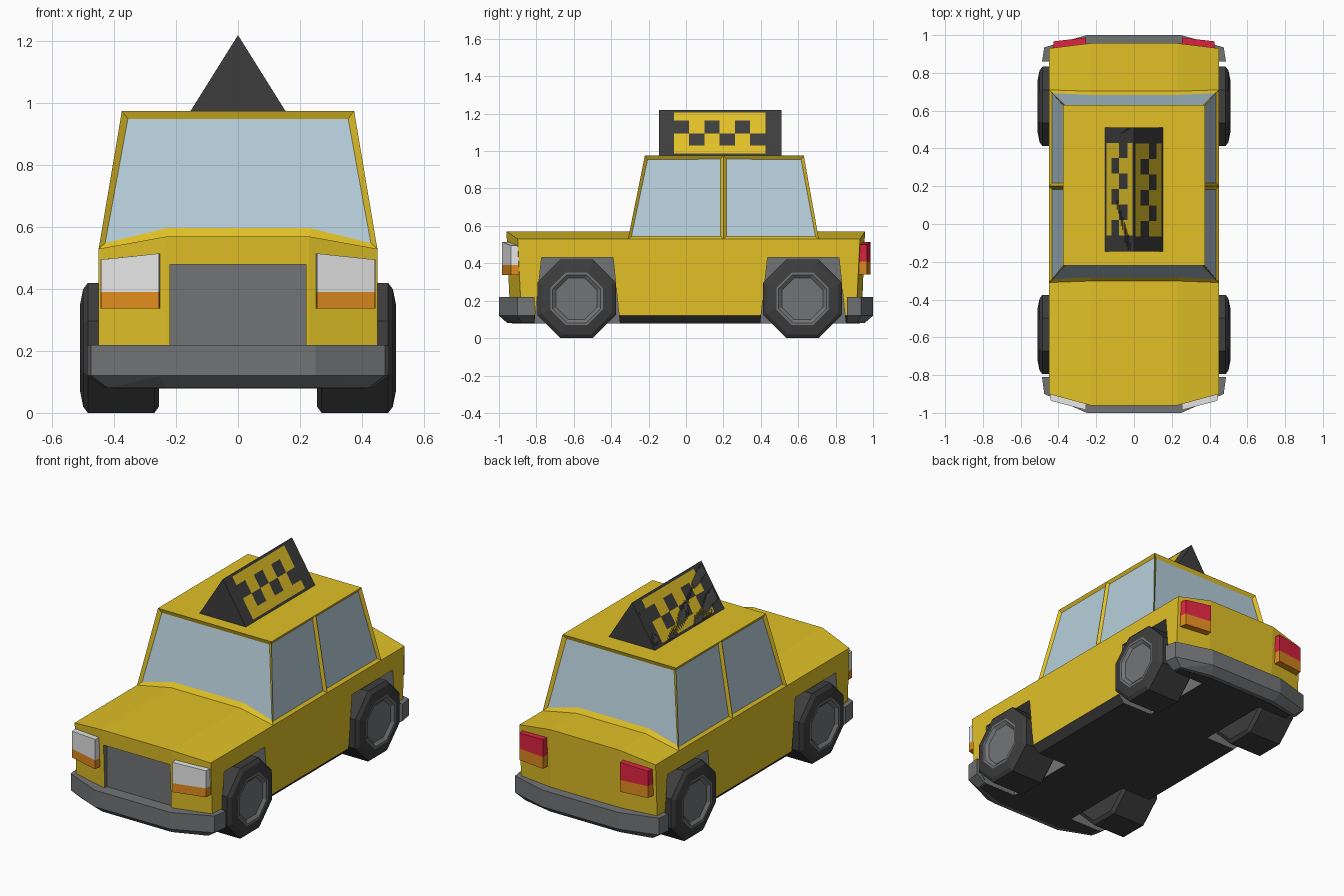
import bpy, bmesh, math
from mathutils import Vector

if "Cube" in bpy.data.objects:
    bpy.data.objects.remove(bpy.data.objects["Cube"])


def material(name, r, g, b):
    m = bpy.data.materials.new(name)
    m.diffuse_color = (r, g, b, 1)
    m.use_nodes = True
    m.node_tree.nodes["Principled BSDF"].inputs["Base Color"].default_value = m.diffuse_color
    return m


YELLOW = material("taxi yellow", 0.75, 0.53, 0.02)
GRAY = material("metal gray", 0.17, 0.175, 0.18)
DARK = material("dark rubber", 0.047, 0.047, 0.047)
GLASS = material("window glass", 0.47, 0.62, 0.71)
WHITE = material("headlight white", 0.79, 0.79, 0.79)
ORANGE = material("indicator orange", 0.75, 0.26, 0.013)
RED = material("tail light red", 0.75, 0.017, 0.053)


def finish(name, bm, mats):
    me = bpy.data.meshes.new(name)
    bm.to_mesh(me)
    bm.free()
    for m in mats:
        me.materials.append(m)
    ob = bpy.data.objects.new(name, me)
    bpy.context.collection.objects.link(ob)
    return ob


def add_hull(bm, pts):
    vs = [bm.verts.new(p) for p in pts]
    bmesh.ops.convex_hull(bm, input=vs)


def hull(name, groups, mats, index=0):
    """One object made of the convex hulls of several point groups."""
    bm = bmesh.new()
    for pts in groups:
        add_hull(bm, pts)
    bmesh.ops.dissolve_limit(bm, angle_limit=0.03, verts=bm.verts, edges=bm.edges)
    bmesh.ops.recalc_face_normals(bm, faces=bm.faces)
    for f in bm.faces:
        f.material_index = index
    return finish(name, bm, mats)


def both(pts):
    return [(s * x, y, z) for x, y, z in pts for s in (1, -1)]


# Lower body with raised hood and boot, and the dark floor under it
body = hull("body", [both([
    (0.23, -0.94, 0.12), (0.45, -0.88, 0.12), (0.45, 0.91, 0.12), (0.23, 0.94, 0.12),
    (0.45, -0.90, 0.53), (0.45, 0.93, 0.53), (0.23, -0.96, 0.57), (0.23, 0.957, 0.57)])],
    [YELLOW, GRAY])
floor = hull("floor", [both([
    (0.23, -0.94, 0.12), (0.45, -0.88, 0.12), (0.45, 0.91, 0.12), (0.23, 0.94, 0.12),
    (0.22, -0.93, 0.078), (0.41, -0.87, 0.078), (0.41, 0.90, 0.078), (0.22, 0.93, 0.078)])],
    [DARK, GRAY])

# Cut the wheel arches and the grille recess, lined in gray
AXLES = (-0.585, 0.623)
cuts = []
for y in AXLES:
    for s in (1, -1):
        cuts.append([(s * x, y + dy, z) for x in (0.21, 0.6)
                     for dy, z in ((-0.235, 0.0), (0.24, 0.0), (0.195, 0.43), (-0.187, 0.43))])
cuts.append(both([(0.22, y, z) for y in (-1.05, -0.925) for z in (0.2, 0.48)]))
cutter = hull("arch_cutter", cuts, [YELLOW, GRAY], 1)
cutter.hide_render = True
for ob in (body, floor):
    mod = ob.modifiers.new("arches", 'BOOLEAN')
    mod.operation, mod.solver, mod.object = 'DIFFERENCE', 'EXACT', cutter
deps = bpy.context.evaluated_depsgraph_get()
for ob in (body, floor):
    cut_mesh = bpy.data.meshes.new_from_object(ob.evaluated_get(deps))
    ob.modifiers.clear()
    ob.data = cut_mesh
bpy.data.objects.remove(cutter)

# Cabin panels, each inset to leave a frame around recessed glass
bm = bmesh.new()


def panel(pts):
    f = bm.faces.new([bm.verts.new(p) for p in pts])
    f.normal_update()
    if f.normal.dot(f.calc_center_median() - Vector((0, 0.2, 0.7))) < 0:
        f.normal_flip()
    return f


ends, sides = [], []
for low, mid, top in ((-0.31, -0.302, -0.22), (0.71, 0.703, 0.63)):
    ends.append(panel([(-0.45, low, 0.53), (-0.23, mid, 0.57), (0.23, mid, 0.57),
                       (0.45, low, 0.53), (0.375, top, 0.975), (-0.375, top, 0.975)]))
    for s in (1, -1):
        sides.append(panel([(s * 0.45, low, 0.53), (s * 0.45, 0.2, 0.53),
                            (s * 0.375, 0.2, 0.975), (s * 0.375, top, 0.975)]))
panel([(-0.375, -0.22, 0.975), (0.375, -0.22, 0.975), (0.375, 0.2, 0.975),
       (0.375, 0.63, 0.975), (-0.375, 0.63, 0.975), (-0.375, 0.2, 0.975)])
bmesh.ops.remove_doubles(bm, verts=bm.verts, dist=0.0005)
for faces, width in ((ends, 0.03), (sides, 0.023)):
    bmesh.ops.inset_individual(bm, faces=faces, thickness=width, depth=-0.014)
    for f in faces:
        f.material_index = 1
finish("cabin", bm, [YELLOW, GLASS])

# Wrap-around bumpers with a tapered lower edge
for name, s, corner, end in (("front_bumper", -1, 0.90, 0.81), ("rear_bumper", 1, 0.935, 0.86)):
    pts = [(x, s * y, z) for z in (0.12, 0.22)
           for x, y in ((0.25, 1.0), (0.475, corner), (0.487, end))]
    pts += [(0.23, s * 0.955, 0.08), (0.42, s * (corner - 0.02), 0.08), (0.43, s * end, 0.08)]
    hull(name, [both(pts)], [GRAY])


# Lights on the angled corners: plan outline between two heights
def lamp(name, plan, z0, z_in, z_out, mat):
    groups = []
    for s in (1, -1):
        groups.append([(s * x, y, z) for x, y in plan
                       for z in (z0, z_in if x < 0.35 else z_out)])
    hull(name, groups, [mat])


front_plan = ((0.25, -0.92), (0.445, -0.87), (0.255, -0.985), (0.443, -0.935))
rear_plan = ((0.25, 0.92), (0.435, 0.90), (0.255, 0.987), (0.425, 0.967))
lamp("headlights", front_plan, 0.39, 0.515, 0.495, WHITE)
lamp("front_indicators", front_plan, 0.337, 0.39, 0.39, ORANGE)
lamp("tail_lights", rear_plan, 0.41, 0.515, 0.50, RED)
lamp("rear_indicators", rear_plan, 0.34, 0.41, 0.41, ORANGE)

# Eight-sided wheels: rings of (x, flat radius) with a gray dished hub
RINGS = ((0.255, 0.19), (0.27, 0.21), (0.485, 0.21), (0.50, 0.19),
         (0.51, 0.14), (0.51, 0.128), (0.495, 0.11))
for label, y in zip(("front", "rear"), AXLES):
    for side, s in (("right", 1), ("left", -1)):
        bm = bmesh.new()
        loops = []
        for x, r in RINGS:
            big = r / math.cos(math.pi / 8)
            angles = [math.pi / 8 + k * math.pi / 4 for k in range(8)]
            loops.append([bm.verts.new((s * x, y + big * math.cos(a), 0.21 + big * math.sin(a)))
                          for a in angles])
        for i in range(len(loops) - 1):
            for k in range(8):
                n = (k + 1) % 8
                f = bm.faces.new((loops[i][k], loops[i][n], loops[i + 1][n], loops[i + 1][k]))
                f.material_index = 1 if i >= 4 else 0
        bm.faces.new(loops[0])
        bm.faces.new(loops[-1]).material_index = 1
        bmesh.ops.recalc_face_normals(bm, faces=bm.faces)
        finish(f"{label}_{side}_wheel", bm, [DARK, GRAY])

# Roof sign: triangular prism whose slopes are cut into a checker pattern
cell = 0.49 / 6
ys = [-0.145] + [-0.065 + cell * k for k in range(7)] + [0.51]
zs = [0.972, 0.987, 1.03, 1.095, 1.163, 1.207, 1.22]
bm = bmesh.new()
for s in (1, -1):
    def point(y, z):
        # the left slope is the right one turned half round
        return bm.verts.new((s * 0.155 * (1.22 - z) / 0.248, 0.1825 + s * (y - 0.1825), z))
    for i in range(8):
        for j in range(6):
            f = bm.faces.new((point(ys[i], zs[j]), point(ys[i + 1], zs[j]),
                              point(ys[i + 1], zs[j + 1]), point(ys[i], zs[j + 1])))
            k = i - 1
            checker = (j == 3 and k % 2 == 0) or (j == 2 and k % 2 == 1)
            f.material_index = int(0 <= k < 6 and 1 <= j <= 4 and not checker)
bmesh.ops.remove_doubles(bm, verts=bm.verts, dist=0.0005)
bmesh.ops.holes_fill(bm, edges=[e for e in bm.edges if e.is_boundary], sides=0)
for y in (-0.145, 0.51):
    rim = [v for v in bm.verts if abs(v.co.y - y) < 0.001]
    if not any(all(v in rim for v in f.verts) for f in bm.faces):
        rim.sort(key=lambda v: math.atan2(v.co.z - 1.05, v.co.x))
        bm.faces.new(rim)
bmesh.ops.recalc_face_normals(bm, faces=bm.faces)
finish("roof_sign", bm, [DARK, YELLOW])
